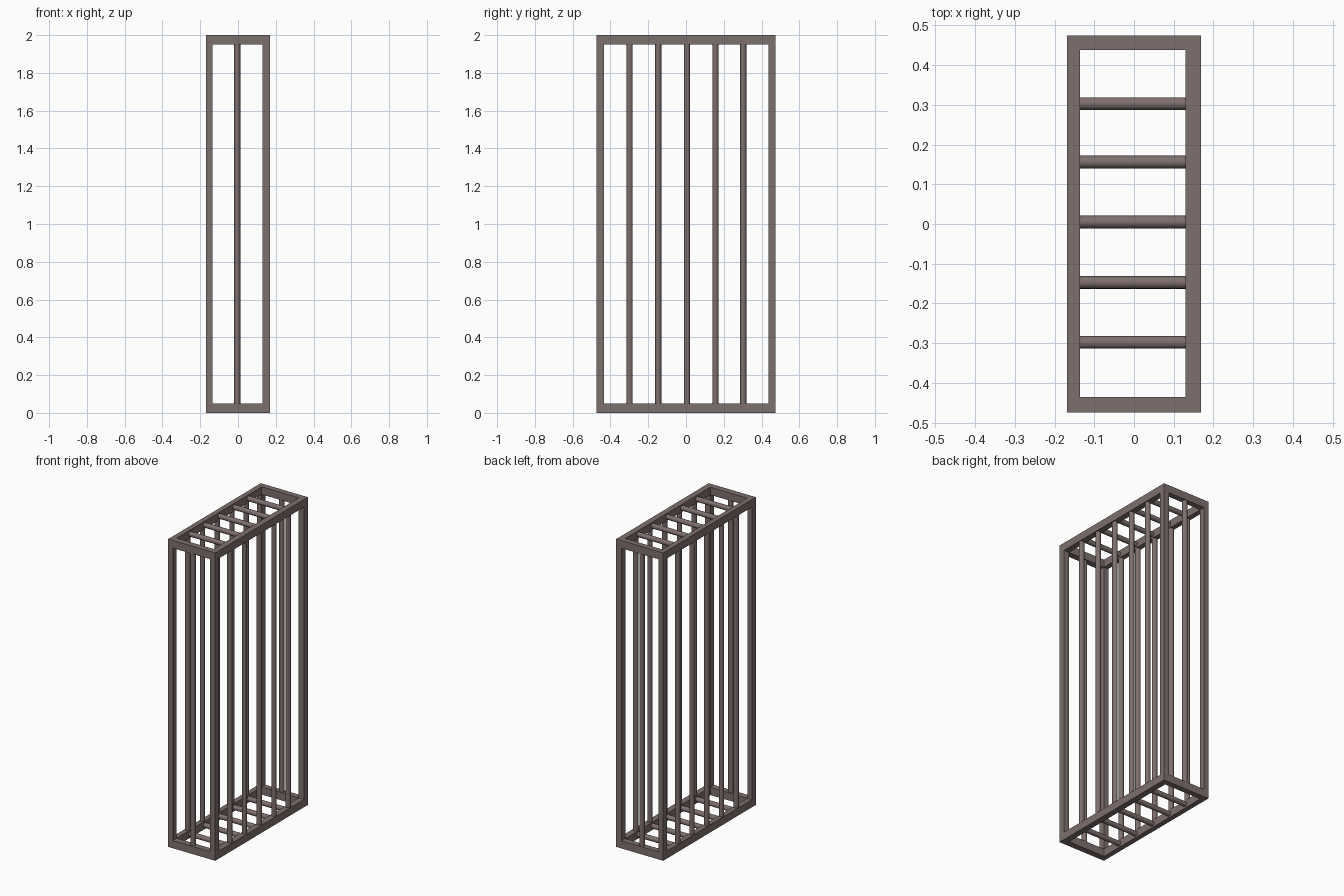
import bpy
import math
from mathutils import Vector

if "Cube" in bpy.data.objects:
    bpy.data.objects.remove(bpy.data.objects["Cube"])

mat = bpy.data.materials.new("brown_iron")
mat.diffuse_color = (0.21, 0.16, 0.155, 1)
mat.use_nodes = True
mat.node_tree.nodes["Principled BSDF"].inputs["Base Color"].default_value = mat.diffuse_color

# Outer and inner limits of the frame
X0, X1, XI0, XI1 = -0.169, 0.169, -0.136, 0.13
Y0, Y1, YI0, YI1 = -0.475, 0.475, -0.435, 0.438
H, RAIL, R = 2.0, 0.05, 0.016
XC = ((X0 + XI0) / 2, (X1 + XI1) / 2)
YC = ((Y0 + YI0) / 2, (Y1 + YI1) / 2)


def box(name, lo, hi):
    lo, hi = Vector(lo), Vector(hi)
    bpy.ops.mesh.primitive_cube_add(size=1, location=(lo + hi) / 2)
    ob = bpy.context.object
    ob.name = name
    ob.scale = hi - lo
    bpy.ops.object.transform_apply(location=False, rotation=False, scale=True)
    ob.data.materials.append(mat)


def rod(name, a, b):
    a, b = Vector(a), Vector(b)
    d = b - a
    bpy.ops.mesh.primitive_cylinder_add(
        vertices=16, radius=R, depth=d.length, location=(a + b) / 2,
        rotation=d.to_track_quat('Z', 'Y').to_euler())
    ob = bpy.context.object
    ob.name = name
    ob.data.materials.append(mat)
    bpy.ops.object.shade_smooth_by_angle(angle=math.radians(40))


# Top and bottom rectangular frames
for level, z in (("bottom", 0), ("top", H - RAIL)):
    for side, a, b in (("left", X0, XI0), ("right", XI1, X1)):
        box(f"{level}_{side}_rail", (a, Y0, z), (b, Y1, z + RAIL))
    for side, a, b in (("front", Y0, YI0), ("back", YI1, Y1)):
        box(f"{level}_{side}_rail", (XI0, a, z), (XI1, b, z + RAIL))

# Square corner posts
for xa, xb in ((X0, XI0), (XI1, X1)):
    for ya, yb in ((Y0, YI0), (YI1, Y1)):
        box("corner_post", (xa, ya, RAIL), (xb, yb, H - RAIL))

# Round bars on the long sides, and cross bars in the top and bottom
for y in (-0.298, -0.147, 0.005, 0.156, 0.303):
    for x in XC:
        rod("side_bar", (x, y, RAIL), (x, y, H - RAIL))
    for z in (RAIL / 2, H - RAIL / 2):
        rod("cross_bar", (XI0, y, z), (XI1, y, z))

# Single round bar in each narrow end
for y in YC:
    rod("end_bar", (-0.004, y, RAIL), (-0.004, y, H - RAIL))
